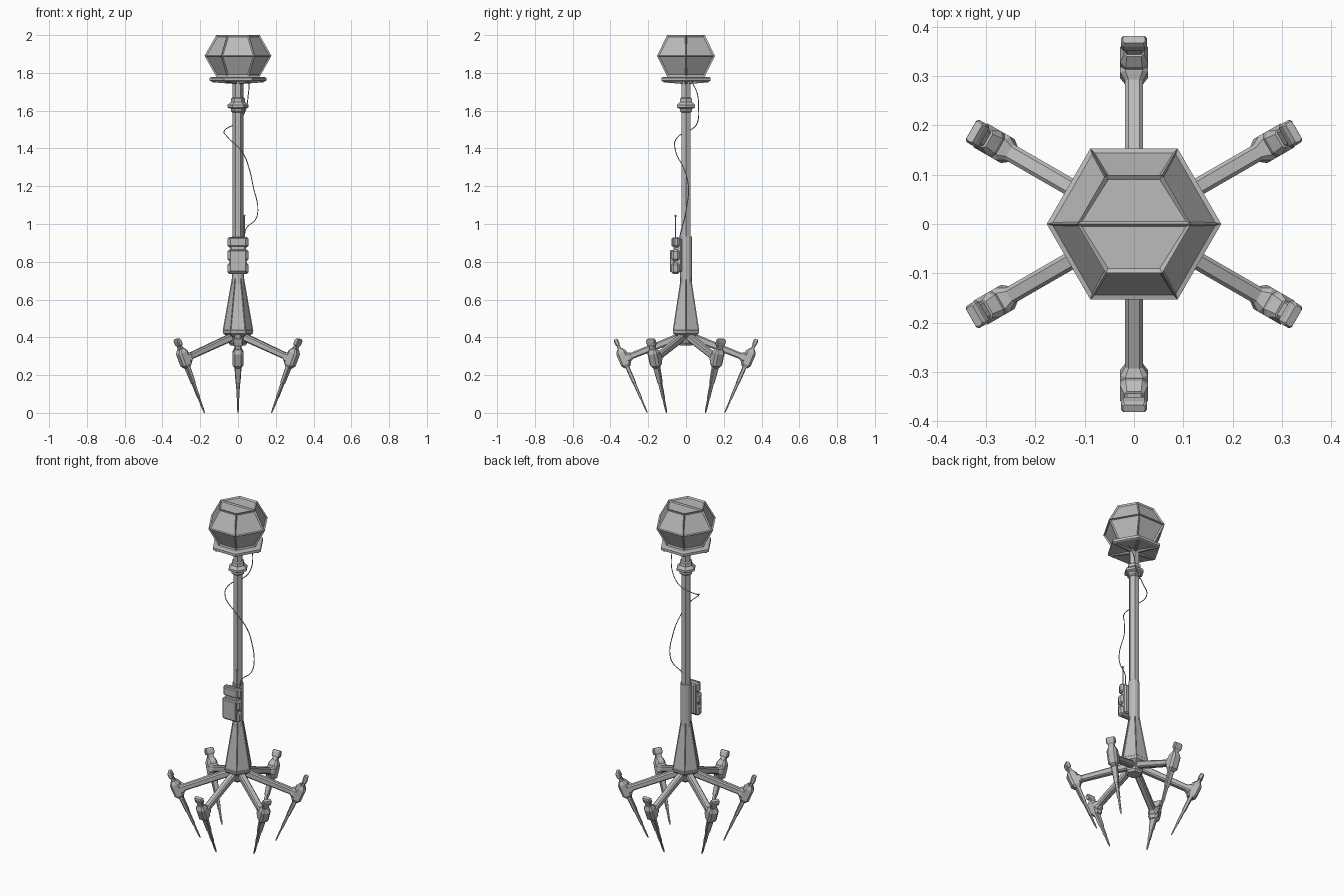
import bpy, bmesh
from math import cos, sin, pi, radians
from mathutils import Vector, Matrix

if "Cube" in bpy.data.objects:
    bpy.data.objects.remove(bpy.data.objects["Cube"])

metal = bpy.data.materials.new("grey metal")
metal.use_nodes = True
GREY = (0.5, 0.5, 0.5, 1)
metal.diffuse_color = GREY
metal.node_tree.nodes["Principled BSDF"].inputs["Base Color"].default_value = GREY


def add(name, bm):
    bmesh.ops.recalc_face_normals(bm, faces=bm.faces)
    mesh = bpy.data.meshes.new(name)
    bm.to_mesh(mesh)
    bm.free()
    mesh.materials.append(metal)
    ob = bpy.data.objects.new(name, mesh)
    bpy.context.collection.objects.link(ob)
    return ob


def skin(rings, caps=True):
    """Join equal rings of points into a closed skin."""
    bm = bmesh.new()
    rows = [[bm.verts.new(p) for p in ring] for ring in rings]
    n = len(rows[0])
    for a, b in zip(rows, rows[1:]):
        for i in range(n):
            j = (i + 1) % n
            bm.faces.new((a[i], a[j], b[j], b[i]))
    if caps:
        bm.faces.new(rows[0])
        bm.faces.new(rows[-1])
    return bm, rows


def turned(profile, sides=6):
    """Polygonal solid from (radius, z) pairs, corner on +x."""
    return skin([[(r * cos(2 * pi * i / sides), r * sin(2 * pi * i / sides), z)
                  for i in range(sides)] for r, z in profile])


def inset(bm, faces, width, depth):
    bmesh.ops.recalc_face_normals(bm, faces=bm.faces)
    bmesh.ops.inset_individual(bm, faces=faces, thickness=width, depth=depth)


def beam(sections, start, end):
    """Chamfered bar in the xz plane; sections are (fraction, half width, half thickness)."""
    start, end = Vector(start), Vector(end)
    across = Vector((0, 1, 0))
    up = (end - start).normalized().cross(across)
    rings = []
    for t, w, h in sections:
        c = min(w, h) * 0.4
        outline = [(w, h - c), (w - c, h), (c - w, h), (-w, h - c),
                   (-w, c - h), (c - w, -h), (w - c, -h), (w, c - h)]
        mid = start.lerp(end, t)
        rings.append([mid + across * u + up * v for u, v in outline])
    return skin(rings)[0]


def box(name, lo, hi, bevel=0.008):
    bm = bmesh.new()
    lo, hi = Vector(lo), Vector(hi)
    bmesh.ops.create_cube(bm, size=1, matrix=Matrix.Translation((lo + hi) / 2)
                          @ Matrix.Diagonal((*(hi - lo), 1)))
    bmesh.ops.bevel(bm, geom=bm.edges[:], offset=bevel, segments=1, affect='EDGES')
    return add(name, bm)


def wire(name, points, radius):
    curve = bpy.data.curves.new(name, 'CURVE')
    curve.dimensions = '3D'
    curve.bevel_depth = radius
    curve.bevel_resolution = 1
    curve.resolution_u = 5
    curve.materials.append(metal)
    spline = curve.splines.new('BEZIER')
    spline.bezier_points.add(len(points) - 1)
    for bp, p in zip(spline.bezier_points, points):
        bp.co = p
        bp.handle_left_type = bp.handle_right_type = 'AUTO'
    ob = bpy.data.objects.new(name, curve)
    bpy.context.collection.objects.link(ob)


# Lamp head: hexagonal drum with framed recessed panes, top split in two
bm, rows = turned([(0.115, 1.78), (0.177, 1.89), (0.115, 2.0)])
bm.faces.ensure_lookup_table()
bmesh.utils.face_split(bm.faces[-1], rows[2][0], rows[2][3])
inset(bm, bm.faces[:], 0.011, -0.007)
add("lamp_head", bm)

# Plate under the head, with radial ribs below
bm, _ = turned([(0.142, 1.755), (0.15, 1.759), (0.15, 1.774), (0.142, 1.778)])
add("head_plate", bm)
for k in range(6):
    rib = add("plate_rib", beam([(0, 0.008, 0.008), (1, 0.006, 0.004)],
                                (0.025, 0, 1.75), (0.135, 0, 1.754)))
    rib.rotation_euler.z = radians(60 * k)

# Mast, collar, sleeve and flared base
add("mast", turned([(0.028, 0.9), (0.028, 1.77)])[0])
add("collar", turned([(0.03, 1.59), (0.038, 1.597), (0.038, 1.61), (0.056, 1.617),
                      (0.056, 1.63), (0.038, 1.645), (0.036, 1.665), (0.028, 1.67)])[0])
add("sleeve", turned([(0.031, 0.68), (0.031, 0.935)], 12)[0])
bm, _ = turned([(0.031, 0.72), (0.081, 0.435), (0.078, 0.42), (0.05, 0.4)])
inset(bm, [f for f in bm.faces if f.calc_area() > 0.01], 0.006, -0.003)
add("flared_base", bm)
add("hub", turned([(0.05, 0.42), (0.05, 0.37), (0.04, 0.358)])[0])

# Control box with stepped front and side ribs
box("control_box_core", (-0.043, -0.066, 0.745), (0.043, -0.022, 0.925))
for z0, z1, depth in ((0.875, 0.932, 0.073), (0.805, 0.864, 0.082), (0.735, 0.794, 0.082)):
    box("control_box_rib", (-0.056, -depth + 0.006, z0), (0.056, -0.035, z1), 0.01)
box("control_box_cover", (-0.045, -0.086, 0.745), (0.045, -0.06, 0.862), 0.005)
box("control_box_screen", (-0.045, -0.076, 0.88), (0.045, -0.05, 0.928), 0.005)

# Antenna with a small knob
wire("antenna", [(0.033, -0.055, 0.92), (0.033, -0.055, 1.04)], 0.003)
bm = bmesh.new()
bmesh.ops.create_icosphere(bm, subdivisions=1, radius=0.007,
                           matrix=Matrix.Translation((0.033, -0.055, 1.043)))
add("antenna_knob", bm)

# Loose cable
wire("cable", [(0.06, 0.03, 1.755), (0.055, 0.06, 1.69), (0.035, 0.065, 1.59),
               (-0.01, 0.06, 1.535), (-0.072, 0.02, 1.495), (-0.055, -0.045, 1.46),
               (0.02, -0.055, 1.385), (0.06, -0.01, 1.29), (0.08, 0.013, 1.2),
               (0.105, 0.0, 1.07), (0.09, -0.01, 1.02), (0.045, -0.022, 0.98),
               (0.032, -0.035, 0.92)], 0.0025)

# Six legs: sloping arm, joint, pointed spike and grip cap
arm = [(0, 0.018, 0.02), (0.87, 0.018, 0.017), (0.92, 0.028, 0.026), (1, 0.028, 0.026)]
spike = [(0, 0.002, 0.002), (0.05, 0.005, 0.004), (0.2, 0.006, 0.005), (0.21, 0.008, 0.007),
         (0.4, 0.01, 0.008), (0.41, 0.013, 0.01), (0.6, 0.018, 0.011), (0.88, 0.018, 0.009),
         (0.95, 0.016, 0.007)]
joint = [(0.62, 0.018, 0.016), (0.66, 0.028, 0.028), (0.82, 0.028, 0.028), (0.87, 0.02, 0.014)]
cap = [(0.91, 0.022, 0.008), (0.93, 0.026, 0.012), (0.98, 0.026, 0.012), (1, 0.022, 0.008)]
foot, top = (0.205, 0, 0), (0.374, 0, 0.39)
for k in range(6):
    for name, sections, a, b in (("leg_arm", arm, (0.03, 0, 0.405), (0.325, 0, 0.287)),
                                 ("leg_spike", spike, foot, top),
                                 ("leg_joint", joint, foot, top),
                                 ("leg_cap", cap, foot, top)):
        part = add(name, beam(sections, a, b))
        part.rotation_euler.z = radians(30 + 60 * k)
